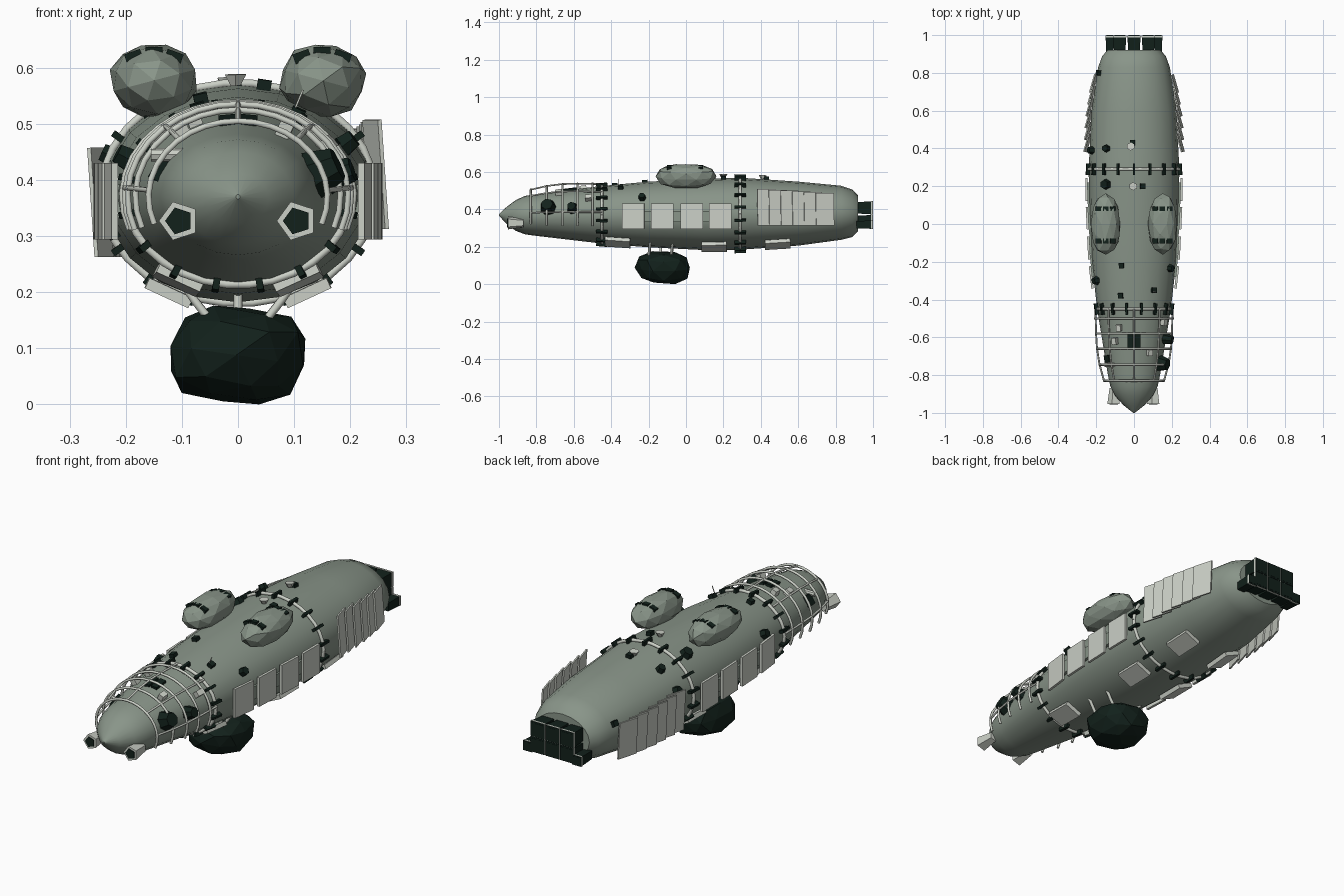
import bpy, bmesh, math, random
from mathutils import Vector, Matrix

if "Cube" in bpy.data.objects:
    bpy.data.objects.remove(bpy.data.objects["Cube"])

random.seed(4)


def mat(name, c):
    m = bpy.data.materials.new(name)
    m.diffuse_color = (*c, 1)
    m.use_nodes = True
    m.node_tree.nodes["Principled BSDF"].inputs["Base Color"].default_value = m.diffuse_color
    return m


HULL = mat("hull_green", (0.25, 0.30, 0.25))
DARK = mat("dark", (0.006, 0.015, 0.011))
LIGHT = mat("pale", (0.60, 0.63, 0.57))


def finish(bm, name, m, smooth=False):
    me = bpy.data.meshes.new(name)
    bmesh.ops.recalc_face_normals(bm, faces=bm.faces)
    bm.to_mesh(me)
    bm.free()
    me.materials.append(m)
    o = bpy.data.objects.new(name, me)
    bpy.context.collection.objects.link(o)
    if smooth:
        bpy.context.view_layer.objects.active = o
        o.select_set(True)
        bpy.ops.object.shade_smooth_by_angle(angle=math.radians(35))
        o.select_set(False)
    return o


def box(name, size, mtx, m):
    bm = bmesh.new()
    bmesh.ops.create_cube(bm, size=1, matrix=mtx @ Matrix.Diagonal((*size, 1)))
    return finish(bm, name, m)


def prism(name, sides, r1, r2, depth, mtx, m, roll=0):
    bm = bmesh.new()
    bmesh.ops.create_cone(bm, cap_ends=True, segments=sides, radius1=r1, radius2=r2, depth=depth,
                          matrix=mtx @ Matrix.Rotation(roll, 4, 'Z'))
    return finish(bm, name, m)


def tube(name, pts, r, m):
    cu = bpy.data.curves.new(name, 'CURVE')
    cu.dimensions = '3D'
    cu.bevel_depth, cu.bevel_resolution, cu.use_fill_caps = r, 1, True
    s = cu.splines.new('POLY')
    s.points.add(len(pts) - 1)
    for p, q in zip(s.points, pts):
        p.co = (*q, 1)
    cu.materials.append(m)
    o = bpy.data.objects.new(name, cu)
    bpy.context.collection.objects.link(o)


# Hull stations: y, half width, bottom z, top z
ST = [(-1, .004, .366, .374), (-.96, .055, .322, .412), (-.91, .1, .285, .45), (-.86, .125, .266, .472),
      (-.8, .138, .258, .482), (-.45, .195, .217, .525), (-.2, .224, .197, .548), (.1, .238, .182, .563),
      (.29, .24, .184, .569), (.6, .225, .206, .548), (.83, .19, .237, .526), (.89, .168, .252, .506),
      (.92, .14, .282, .474)]


def surf(y, deg, off=0):
    for a, b in zip(ST, ST[1:]):
        if y <= b[0]:
            break
    t = (y - a[0]) / (b[0] - a[0])
    w, lo, hi = (a[i] + (b[i] - a[i]) * t for i in (1, 2, 3))
    h, c = (hi - lo) / 2, (hi + lo) / 2
    an = math.radians(deg)
    n = Vector((math.cos(an) / w, 0, math.sin(an) / h)).normalized()
    return Vector((w * math.cos(an), y, c + h * math.sin(an))) + n * off, n


def on_hull(y, deg, off=0):
    """Frame on the skin: local z points outward, local y runs aft."""
    p, n = surf(y, deg, off)
    ay = (surf(y + .02, deg)[0] - surf(y - .02, deg)[0]).normalized()
    n = (n - ay * n.dot(ay)).normalized()
    return Matrix.Translation(p) @ Matrix((ay.cross(n), ay, n)).transposed().to_4x4()


# Three hull sections
def section(name, stations, cap0, cap1):
    bm = bmesh.new()
    rings = [[bm.verts.new(surf(s[0], 360 * i / 20)[0]) for i in range(20)] for s in stations]
    for a, b in zip(rings, rings[1:]):
        for i in range(20):
            j = (i + 1) % 20
            bm.faces.new((a[i], a[j], b[j], b[i]))
    bm.faces.new(rings[0])
    bm.faces.new(rings[-1])
    finish(bm, name, HULL, True)


section("nose_hull", ST[:6], 1, 1)
section("middle_hull", ST[5:9], 1, 1)
section("engine_hull", ST[8:], 1, 1)

# Clamped joints between sections
for y, n in ((-.45, 16), (.29, 18)):
    tube("joint_ring", [surf(y, i * 12, .004)[0] for i in range(31)], .008, LIGHT)
    for i in range(n):
        box("joint_clamp", (.012, .06, .024), on_hull(y, 360 * (i + .5) / n, .006), DARK)

# Cage around the cockpit
for y, off in ((-.83, .028), (-.745, .036), (-.66, .036), (-.58, .028), (-.5, .02)):
    tube("cage_arch", [surf(y, d, off)[0] for d in range(-20, 201, 11)], .006, LIGHT)
for d in (5, 48, 90, 132, 175):
    tube("cage_rail", [surf(y, d, off)[0] for y, off in ((-.83, .028), (-.745, .036), (-.66, .036),
                                                         (-.58, .028), (-.45, .01))], .005, LIGHT)

# Roof windows and cockpit instruments
for s in (-1, 1):
    box("roof_window", (.03, .07, .012), on_hull(-.62, 90 + s * 6.5, .003), DARK)
for y, d, r in ((-.74, 20, .045), (-.61, 15, .032)):
    prism("side_sensor", 7, r, r * .7, .05, on_hull(y, d, .018), DARK)
prism("side_cylinder", 8, .012, .012, .06, Matrix.Translation((-.125, -.745, .445)) @
      Matrix.Rotation(math.pi / 2, 4, 'Y'), LIGHT)
box("side_window", (.05, .05, .012), on_hull(-.72, 155, .003), DARK)
for y, d in ((-.52, 35), (-.68, 60), (-.55, 115), (-.62, 125)):
    box("cockpit_box", (.025, .035, .03), on_hull(y, d, .01), LIGHT)

# Nose lamps: pentagonal housings with dark lenses
for s in (-1, 1):
    f = Matrix.Translation((s * .105, -.91, .327)) @ Matrix.Rotation(math.pi / 2, 4, 'X')
    prism("nose_lamp", 5, .024, .036, .085, f, LIGHT, math.pi / 2)
    prism("nose_lamp_lens", 5, .025, .025, .01, f @ Matrix.Translation((0, 0, .041)), DARK, math.pi / 2)


# Faceted lumps: belly tank and top pods
def lump(name, ctr, size, m, jitter, roll=0, power=1.0):
    bm = bmesh.new()
    bmesh.ops.create_icosphere(bm, subdivisions=2, radius=1)
    for v in bm.verts:
        v.co = Vector([math.copysign(abs(c) ** power, c) for c in v.co])
        v.co *= 1 + random.uniform(-jitter, jitter)
    r = bmesh.ops.convex_hull(bm, input=bm.verts)
    bmesh.ops.delete(bm, geom=[v for v in r["geom_interior"] if isinstance(v, bmesh.types.BMVert)],
                     context='VERTS')
    bm.transform(Matrix.Rotation(roll, 4, 'Y'))
    for k in range(3):
        lo, hi = min(v.co[k] for v in bm.verts), max(v.co[k] for v in bm.verts)
        for v in bm.verts:
            v.co[k] = ctr[k] + size[k] * ((v.co[k] - lo) / (hi - lo) - .5)
    return finish(bm, name, m)


lump("belly_tank", (0, -.127, .088), (.24, .295, .176), DARK, .07, .2, .8)
for x, y0 in ((-.07, -.2), (.07, -.2), (-.07, -.08), (.07, -.08), (.0, -.14)):
    tube("tank_strut", [(x * .6, y0, .14), (x * 1.1, y0 + .005, .185), (x * 1.6, y0 + .01, .235)], .008, LIGHT)
for s in (-1, 1):
    lump("top_pod", (s * .151, 0, .577), (.155, .325, .128), HULL, .03, s * .3, .9)
    for y in (-.09, .08):
        for k in (-1, 0, 1):
            box("pod_vent", (.03, .024, .018), Matrix.Translation((s * .15 + k * .036, y, .628 - abs(k) * .008)) @
                Matrix.Rotation(k * .35, 4, 'Y'), DARK)

# Side panels, belly plates and louvred radiators
for s in (-1, 1):
    for y in (-.283, -.127, .03, .183):
        x = surf(y, 0)[0].x + .012
        slope = math.atan2(surf(y - .05, 0)[0].x - surf(y + .05, 0)[0].x, .1)
        box("side_panel", (.012, .12, .137), Matrix.Translation((s * x, y, .362)) @
            Matrix.Rotation(s * slope, 4, 'Z'), LIGHT)
    box("panel_backing", (.02, .5, .06), Matrix.Translation((s * .228, -.03, .362)) @
        Matrix.Rotation(-s * .05, 4, 'Z'), HULL)
    for y in (-.365, .15, .49):
        box("belly_plate", (.085, .135, .02), on_hull(y, 270 + s * 30, .01), LIGHT)
    for i in range(6):
        y = .43 + i * .0625
        x = surf(y, 0)[0].x + .012
        box("radiator_slat", (.007, .1, .195 - i * .004), Matrix.Translation((s * x, y, (.41 if s > 0 else .36) - i * .002))
            @ Matrix.Rotation(s * .28, 4, 'Z') @ Matrix.Rotation(-.07, 4, 'Y'), LIGHT)

# Small hatches and instruments on the skin
for y, d, r in ((.4, 128, .022), (.21, 128, .03), (-.235, 31, .022), (-.3, 157, .024), (.39, 160, .022)):
    prism("skin_knob", 6, r, r * .8, .03, on_hull(y, d, .008), DARK)
for y, d in ((-.22, 107), (.2, 79), (.43, 92), (-.1, 178), (-.38, 110), (-.35, 60), (-.05, 200), (.8, 160)):
    box("skin_box", (.025, .028, .02), on_hull(y, d, .006), DARK)
for y, d in ((.41, 94), (.2, 91)):
    prism("skin_dish", 6, .01, .022, .02, on_hull(y, d, .012), LIGHT)
tube("antenna", [surf(-.36, 62)[0], surf(-.36, 62, .05)[0]], .002, LIGHT)

# Engine nozzles: square dark cores in pale rims
for x, z, r in [(k * .076, z, .05) for k in (-1, 0, 1) for z in (.408, .335)] + [(-.128, .318, .032), (.128, .318, .032)]:
    f = Matrix.Translation((x, .955, z)) @ Matrix.Rotation(-math.pi / 2, 4, 'X')
    prism("engine_nozzle", 4, r * .85, r, .088, f, DARK, math.pi / 4)
    prism("nozzle_rim", 4, r * 1.03, r * 1.03, .008, f @ Matrix.Translation((0, 0, .037)), LIGHT, math.pi / 4)
    prism("nozzle_mouth", 4, r * .8, r * .8, .008, f @ Matrix.Translation((0, 0, .041)), DARK, math.pi / 4)
